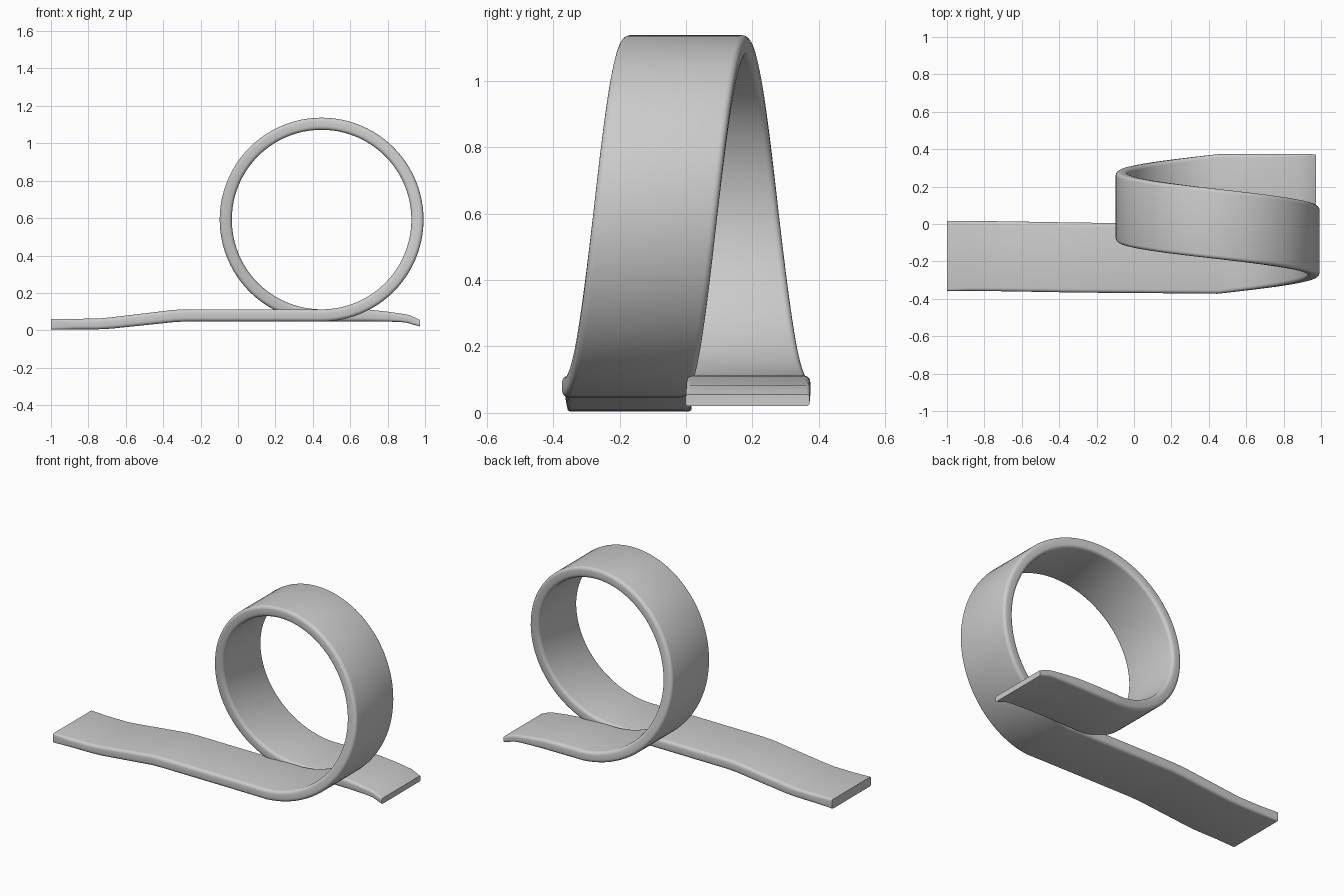
import bpy, bmesh, math
from mathutils import Vector

if "Cube" in bpy.data.objects:
    bpy.data.objects.remove(bpy.data.objects["Cube"])

CX, CZ, R = 0.447, 0.592, 0.5125      # loop centre and mid radius
HALF_W, THICK, ROUND = 0.187, 0.065, 0.02

# Path stations: x, y, z, thickness
path = [(-1.0, -0.170, 0.033, 0.057), (-0.88, -0.171, 0.033, 0.057), (-0.75, -0.172, 0.034, 0.057),
        (-0.68, -0.173, 0.039, 0.06), (-0.50, -0.176, 0.059, 0.063), (-0.34, -0.179, 0.077, THICK),
        (-0.27, -0.180, 0.080, THICK), (0.0, -0.182, 0.080, THICK), (0.25, -0.184, 0.080, THICK)]

# Corkscrew loop drifting from front to back
N = 96
for i in range(N + 1):
    a = 2 * math.pi * i / N
    y = -0.186 + 0.372 * i / N
    path.append((CX + R * math.sin(a), y, CZ - R * math.cos(a), THICK))

# Run-out lane
path += [(0.58, 0.187, 0.080, THICK), (0.70, 0.187, 0.079, 0.063), (0.80, 0.187, 0.073, 0.053),
         (0.87, 0.187, 0.067, 0.045), (0.91, 0.187, 0.061, 0.043), (0.95, 0.186, 0.046, 0.037),
         (0.973, 0.185, 0.038, 0.034)]


def rounded_section(half_w, half_t, r, steps=4):
    """Rounded rectangle as (across, up) pairs."""
    pts = []
    for k, (sx, sy) in enumerate([(1, 1), (-1, 1), (-1, -1), (1, -1)]):
        for j in range(steps + 1):
            a = math.pi / 2 * (k + j / steps)
            pts.append((sx * (half_w - r) + r * math.cos(a),
                        sy * (half_t - r) + r * math.sin(a)))
    return pts


# Sweep the section along the path, kept level in y
bm = bmesh.new()
rings = []
for i, (x, y, z, t) in enumerate(path):
    p, q = path[max(i - 1, 0)], path[min(i + 1, len(path) - 1)]
    up = Vector((-(q[2] - p[2]), 0, q[0] - p[0])).normalized()
    if i in (0, len(path) - 1):
        up = Vector((0, 0, 1))
    r = min(ROUND, t * 0.3)
    if i in (0, len(path) - 1):
        r = 0.008
    rings.append([bm.verts.new(Vector((x, y + u, z)) + up * v)
                  for u, v in rounded_section(HALF_W, t / 2, r)])
for a, b in zip(rings, rings[1:]):
    for j in range(len(a)):
        k = (j + 1) % len(a)
        bm.faces.new((a[j], a[k], b[k], b[j]))
bm.faces.new(rings[0])
bm.faces.new(rings[-1])
bmesh.ops.recalc_face_normals(bm, faces=bm.faces)

mesh = bpy.data.meshes.new("loop_track")
bm.to_mesh(mesh)
bm.free()
track = bpy.data.objects.new("loop_track", mesh)
bpy.context.collection.objects.link(track)
bpy.context.view_layer.objects.active = track
track.select_set(True)
bpy.ops.object.shade_smooth_by_angle(angle=math.radians(40))
